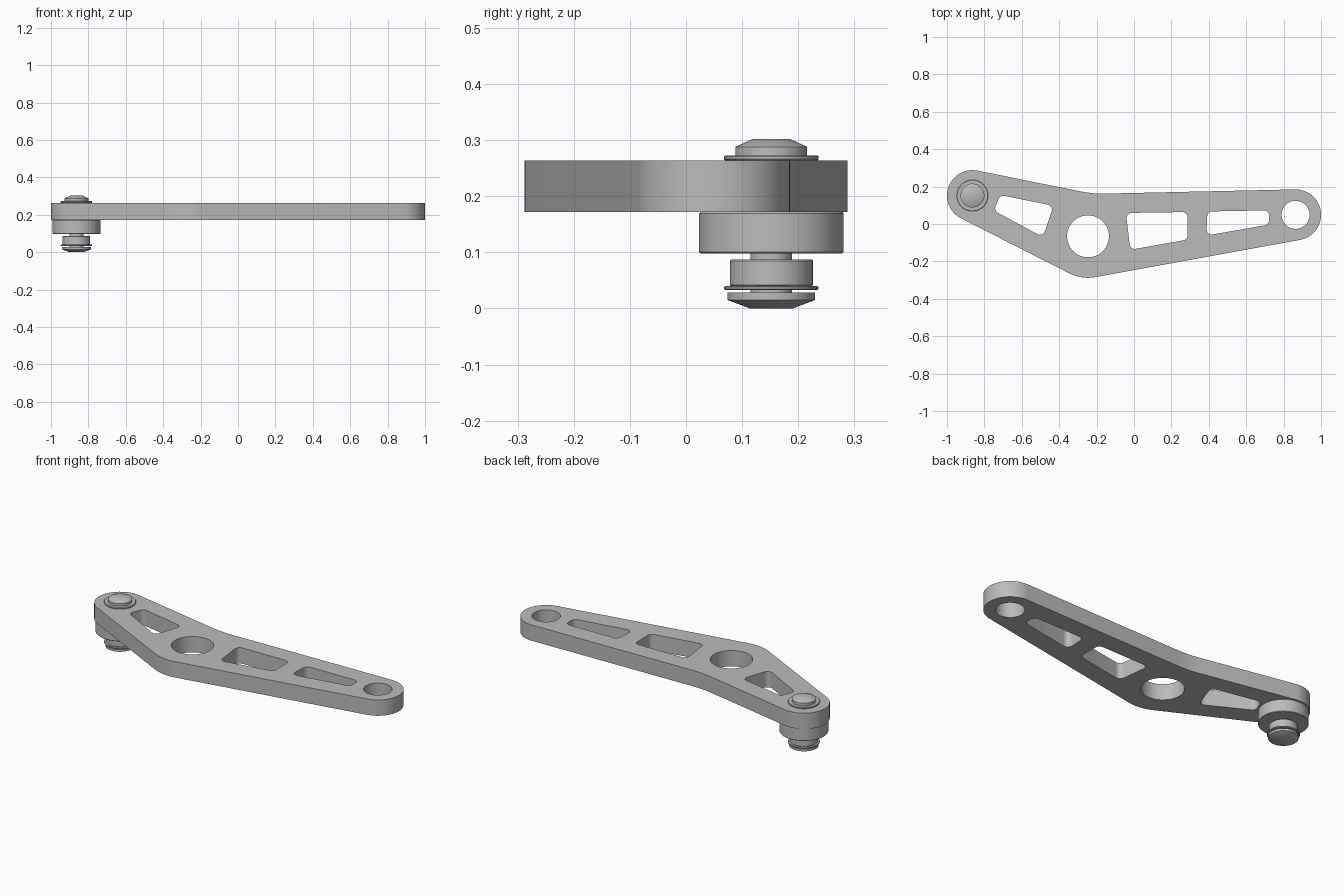
import bpy, bmesh
from math import cos, sin, tan, radians, pi
from mathutils import Vector
from mathutils.geometry import interpolate_bezier

cube = bpy.data.objects.get("Cube")
if cube:
    bpy.data.objects.remove(cube)

# One grey metal for every part
metal = bpy.data.materials.new("grey metal")
metal.use_nodes = True
metal.diffuse_color = (0.5, 0.5, 0.5, 1)
metal.node_tree.nodes["Principled BSDF"].inputs["Base Color"].default_value = metal.diffuse_color

PLATE_BOTTOM, PLATE_TOP = 0.172, 0.264
PIN = Vector((-0.864, 0.152))
MIDDLE = Vector((-0.246, -0.066))
TIP = Vector((0.864, 0.049))


def arc(centre, radius, start, end, steps=24):
    angles = [radians(start + (end - start) * i / steps) for i in range(steps + 1)]
    return [centre + radius * Vector((cos(a), sin(a))) for a in angles]


def fillet(before, corner, after, radius):
    """Points of a rounded corner."""
    u, v = (before - corner).normalized(), (after - corner).normalized()
    half = u.angle(v) / 2
    reach = radius / tan(half)
    pull = 1 - 4 / 3 * tan((pi / 2 - half) / 2) * tan(half)
    ends = corner + u * reach, corner + v * reach
    return interpolate_bezier(ends[0], corner + u * reach * pull,
                              corner + v * reach * pull, ends[1], 9)


def pocket(corners, radius=0.028):
    pts = [Vector(c) for c in corners]
    loop = []
    for i, p in enumerate(pts):
        loop += fillet(pts[i - 1], p, pts[(i + 1) % len(pts)], radius)
    return loop


def finish(bm, name):
    bmesh.ops.remove_doubles(bm, verts=bm.verts, dist=0.0001)
    bmesh.ops.recalc_face_normals(bm, faces=bm.faces)
    mesh = bpy.data.meshes.new(name)
    bm.to_mesh(mesh)
    bm.free()
    mesh.materials.clear()
    mesh.materials.append(metal)
    obj = bpy.data.objects.new(name, mesh)
    bpy.context.collection.objects.link(obj)
    bpy.ops.object.select_all(action='DESELECT')
    obj.select_set(True)
    bpy.context.view_layer.objects.active = obj
    bpy.ops.object.shade_smooth_by_angle(angle=radians(25))
    return obj


def plate(name, loops, bottom, top):
    """Extruded flat shape; the first loop is the rim, the others are openings."""
    curve = bpy.data.curves.new(name + " outline", 'CURVE')
    curve.dimensions = '2D'
    curve.fill_mode = 'BOTH'
    curve.extrude = (top - bottom) / 2
    for loop in loops:
        spline = curve.splines.new('POLY')
        spline.points.add(len(loop) - 1)
        for point, p in zip(spline.points, loop):
            point.co = (p[0], p[1], 0, 1)
        spline.use_cyclic_u = True
    helper = bpy.data.objects.new(name + " outline", curve)
    bpy.context.collection.objects.link(helper)
    bpy.context.view_layer.update()
    shape = helper.evaluated_get(bpy.context.evaluated_depsgraph_get())
    bm = bmesh.new()
    bm.from_mesh(shape.to_mesh())
    shape.to_mesh_clear()
    bpy.data.objects.remove(helper)
    bmesh.ops.translate(bm, verts=bm.verts, vec=(0, 0, (top + bottom) / 2))
    return finish(bm, name)


def lathe(name, profile, sides=64):
    """Turned part around the pin axis, from (radius, height) pairs."""
    bm = bmesh.new()
    closed = [(0, profile[0][1])] + profile + [(0, profile[-1][1])]
    verts = [bm.verts.new((r, 0, z)) for r, z in closed]
    edges = [bm.edges.new(pair) for pair in zip(verts, verts[1:])]
    bmesh.ops.spin(bm, geom=verts + edges, cent=(0, 0, 0), axis=(0, 0, 1),
                   angle=2 * pi, steps=sides)
    bmesh.ops.translate(bm, verts=bm.verts, vec=PIN.to_3d())
    return finish(bm, name)


def disc(name, radius, bottom, top, chamfer=0.002):
    return lathe(name, [(radius - chamfer, bottom), (radius, bottom + chamfer),
                        (radius, top - chamfer), (radius - chamfer, top)])


# Bent arm: round ends, wide elbow below, soft inner bend above
left_end = arc(PIN, 0.136, 78.3, 243.3)
elbow = arc(MIDDLE, 0.2215, 243.3, 280.3)
right_end = arc(TIP, 0.136, 280.3, 451.2)
bend = fillet(right_end[-1], Vector((-0.22, 0.161)), left_end[0], 0.6)
rim = left_end + elbow + right_end + bend

openings = [
    arc(MIDDLE, 0.112, 0, 352.5, 47),
    arc(TIP, 0.075, 0, 352.5, 47),
    pocket([(-0.715, 0.155), (-0.43, 0.097), (-0.487, -0.07), (-0.75, 0.072)]),
    pocket([(-0.043, 0.059), (0.287, 0.064), (0.287, -0.083), (-0.02, -0.138)]),
    pocket([(0.393, 0.067), (0.724, 0.073), (0.722, -0.003), (0.386, -0.062)]),
]
plate("arm", [rim] + openings, PLATE_BOTTOM, PLATE_TOP)

# Pin assembly, top to bottom
lathe("upper_head", [(0.064, 0.273), (0.064, 0.288), (0.033, 0.302)])
disc("upper_washer", 0.084, PLATE_TOP, 0.273)
disc("roller", 0.129, 0.098, PLATE_BOTTOM, 0.003)
disc("pin", 0.037, 0.02, 0.28)
disc("spacer", 0.074, 0.04, 0.087)
disc("lower_washer", 0.084, 0.033, 0.04)
lathe("lower_head", [(0.038, 0), (0.078, 0.015), (0.078, 0.028)])
